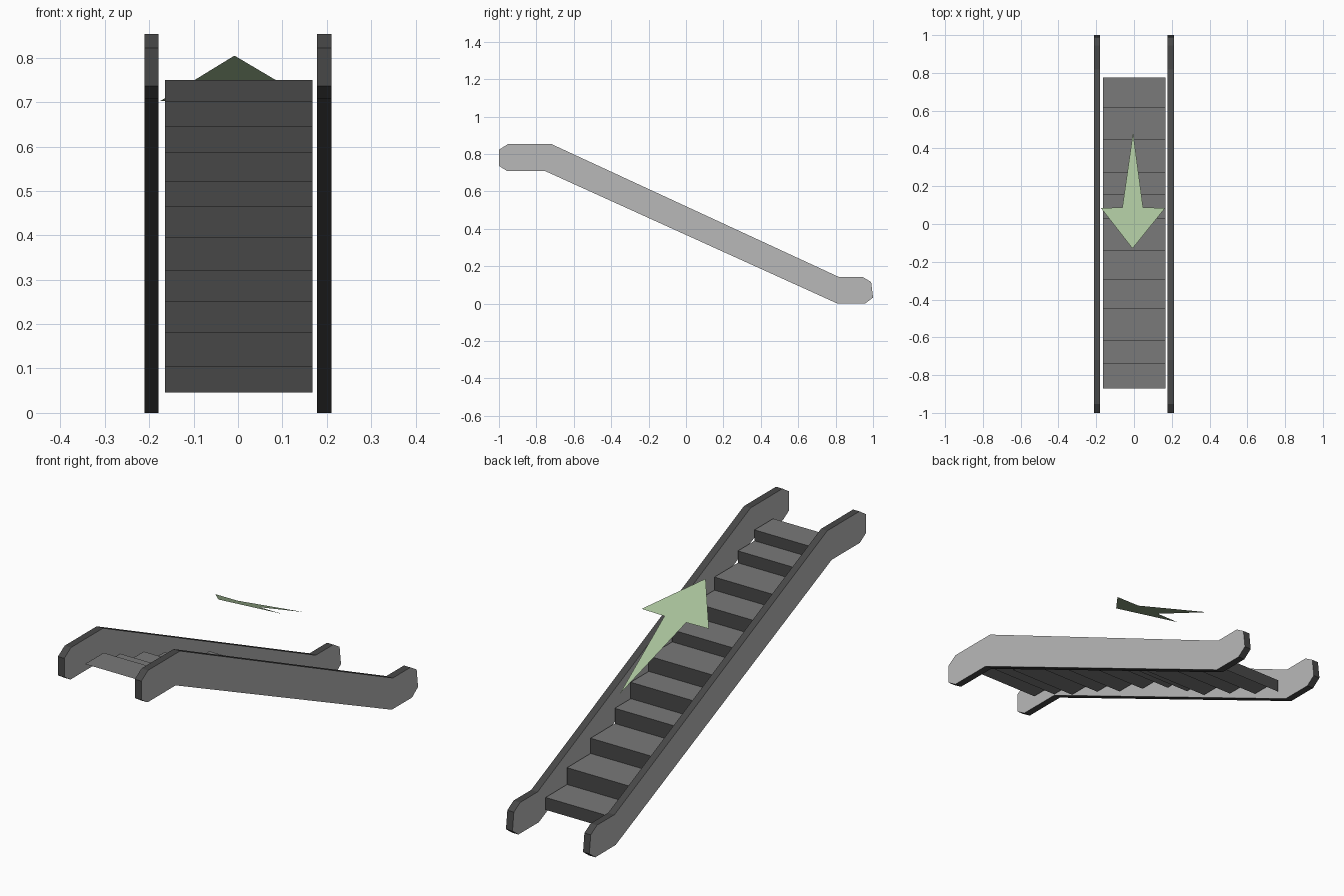
import bpy, bmesh

if "Cube" in bpy.data.objects:
    bpy.data.objects.remove(bpy.data.objects["Cube"])


def material(name, r, g, b):
    mat = bpy.data.materials.new(name)
    mat.diffuse_color = (r, g, b, 1)
    mat.use_nodes = True
    mat.node_tree.nodes["Principled BSDF"].inputs["Base Color"].default_value = mat.diffuse_color
    return mat


light_grey = material("side_grey", 0.485, 0.485, 0.485)
mid_grey = material("tread_grey", 0.192, 0.192, 0.192)
dark_grey = material("dark_grey", 0.064, 0.064, 0.064)
green = material("arrow_green", 0.389, 0.531, 0.323)


def make_object(name, verts, faces, materials):
    mesh = bpy.data.meshes.new(name)
    mesh.from_pydata(verts, [], faces)
    bm = bmesh.new()
    bm.from_mesh(mesh)
    bmesh.ops.recalc_face_normals(bm, faces=bm.faces)
    bm.to_mesh(mesh)
    bm.free()
    for mat in materials:
        mesh.materials.append(mat)
    obj = bpy.data.objects.new(name, mesh)
    bpy.context.collection.objects.link(obj)
    return obj


def extrude_profile(name, profile, x0, x1, closed, materials):
    """Sweep a (y, z) profile along x; closed profiles also get end caps."""
    n = len(profile)
    verts = [(x, y, z) for x in (x0, x1) for y, z in profile]
    count = n if closed else n - 1
    faces = [(i, (i + 1) % n, n + (i + 1) % n, n + i) for i in range(count)]
    if closed:
        faces += [tuple(range(n)), tuple(range(n, 2 * n))]
    return make_object(name, verts, faces, materials)


# Side balustrades: high end at the front (-y), low end at the back
rail = [(-1, 0.822), (-0.952, 0.853), (-0.72, 0.853), (0.818, 0.142),
        (0.945, 0.142), (0.99, 0.115), (1, 0.032), (0.957, 0),
        (0.81, 0), (-0.752, 0.708), (-0.955, 0.708), (-1, 0.736)]
for side, x0, x1 in (("left", -0.211, -0.179), ("right", 0.178, 0.211)):
    panel = extrude_profile(side + "_balustrade", rail, x0, x1, True,
                            [light_grey, dark_grey])
    # dark rim around light sides
    for face in panel.data.polygons:
        face.material_index = 0 if abs(face.normal.x) > 0.5 else 1

# Steps: open zigzag sheet of risers and treads
edges_y = [0.775, 0.62, 0.45, 0.275, 0.16, 0.03, -0.14, -0.295, -0.445,
           -0.615, -0.735, -0.87]
levels = [0.046, 0.103, 0.18, 0.25, 0.32, 0.395, 0.465, 0.52, 0.585,
          0.645, 0.70, 0.75]
zigzag = [(edges_y[0], levels[0])]
for i in range(1, len(levels)):
    zigzag += [(edges_y[i - 1], levels[i]), (edges_y[i], levels[i])]
steps = extrude_profile("steps", zigzag, -0.165, 0.168, False,
                        [mid_grey, dark_grey])
# treads face up
if steps.data.polygons[1].normal.z < 0:
    steps.data.flip_normals()
# dark risers, mid-grey treads
for face in steps.data.polygons:
    face.material_index = 0 if abs(face.normal.z) > 0.5 else 1

# Floating direction arrow: flat sheet tilted along the slope
outline = [(-0.008, -0.13), (0.165, 0.085), (0.048, 0.087), (-0.005, 0.485),
           (-0.062, 0.087), (-0.175, 0.085)]
arrow = make_object("direction_arrow",
                    [(x, y, 0.743 - 0.475 * y) for x, y in outline],
                    [(0, 1, 2, 3, 4, 5)], [green])
if arrow.data.polygons[0].normal.z < 0:
    arrow.data.flip_normals()
